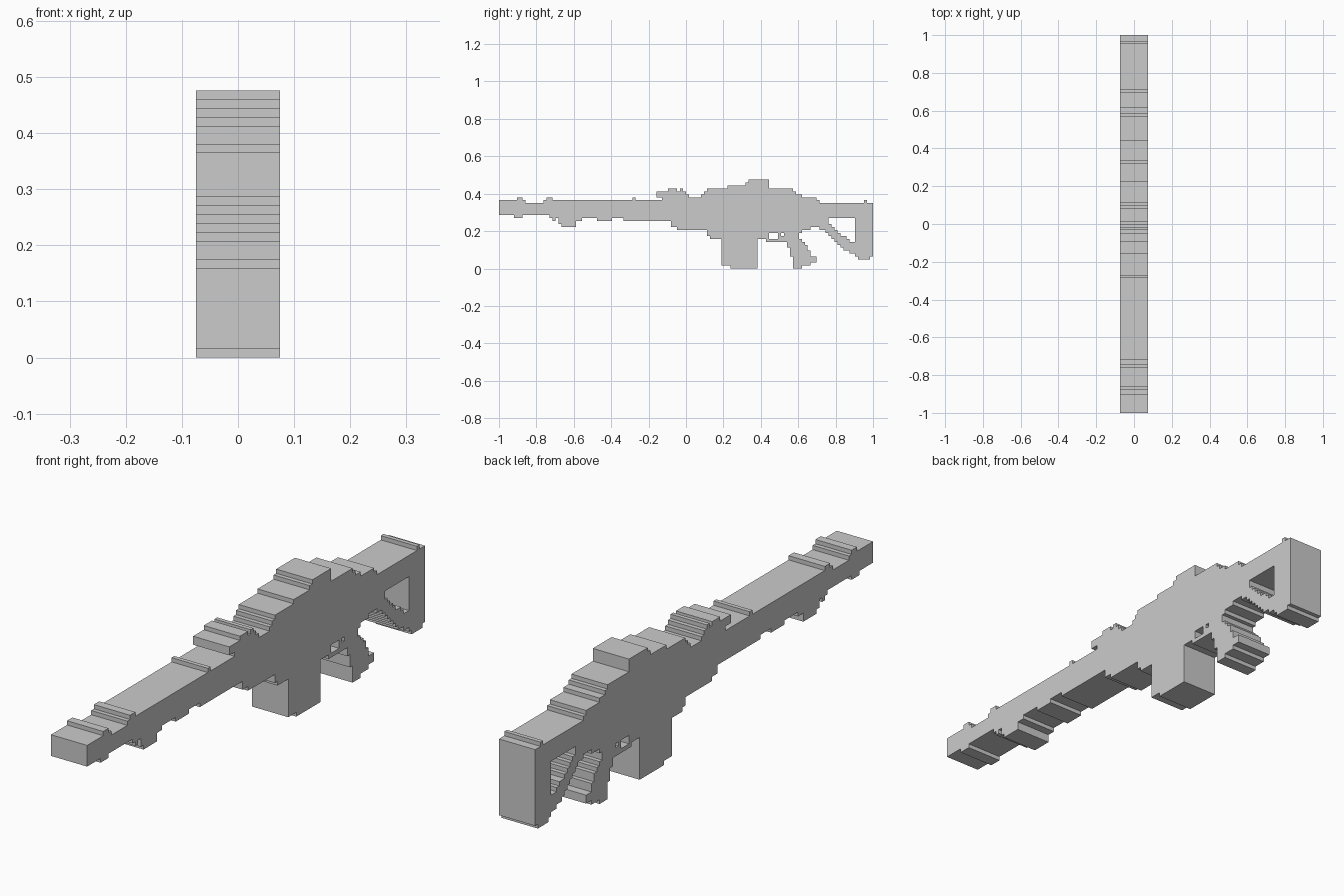
import bpy, bmesh

if "Cube" in bpy.data.objects:
    bpy.data.objects.remove(bpy.data.objects["Cube"])

U = 1 / 63          # one grid step of the blocky outline
HALF = 0.075        # half thickness in x


def walk(start, steps):
    """Turn (end, height) runs into the corner points of a staircase."""
    pts, y = [], start
    for end, z in steps:
        if pts and pts[-1][1] == z:
            pts.pop()
        else:
            pts.append((y, z))
        pts.append((end, z))
        y = end
    return pts


def stepped(name, start, top, bottom):
    """Solid plate bounded by a stepped top and a stepped bottom."""
    outline = walk(start, bottom) + walk(start, top)[::-1]
    bm = bmesh.new()
    face = bm.faces.new([bm.verts.new((-HALF, y * U, z * U)) for y, z in outline])
    ext = bmesh.ops.extrude_face_region(bm, geom=[face])
    moved = [g for g in ext["geom"] if isinstance(g, bmesh.types.BMVert)]
    bmesh.ops.translate(bm, verts=moved, vec=(2 * HALF, 0, 0))
    bmesh.ops.recalc_face_normals(bm, faces=bm.faces)
    mesh = bpy.data.meshes.new(name)
    bm.to_mesh(mesh)
    bm.free()
    obj = bpy.data.objects.new(name, mesh)
    bpy.context.collection.objects.link(obj)
    return obj


# Barrel with muzzle, front mount and hand guard
stepped("barrel", -63,
        [(-57, 23), (-55, 24), (-54, 23), (-48, 22), (-47, 23), (-45, 24),
         (-18, 23), (-17, 24), (-5, 23)],
        [(-58, 18), (-55, 17), (-46, 18), (-45, 17), (-44, 16), (-43, 17),
         (-42, 15), (-37, 14), (-35, 16), (-30, 17), (-25, 16), (-21, 17), (-5, 16)])

# Rear sight block, overhanging the barrel at its front, and its foot
stepped("sight", -10,
        [(-6, 26), (-3, 27), (-2, 26), (-1, 27), (0, 26), (1, 25)], [(1, 24)])
stepped("sight_foot", -8, [(-5, 24)], [(-5, 23)])

# Receiver
stepped("receiver", -5,
        [(5, 24), (6, 25), (7, 26), (14, 27), (20, 28), (21, 29), (28, 30),
         (36, 27), (37, 26), (39, 25), (44, 24), (45, 23)],
        [(-3, 14), (7, 13), (8, 11), (12, 10), (28, 10), (39, 12),
         (42, 13), (45, 14)])

# Magazine
stepped("magazine", 12, [(24, 10)], [(15, 1), (24, 0)])

# Trigger guard with the trigger standing in its opening
stepped("trigger_guard", 27, [(28, 10), (31, 10), (32, 12), (33, 11), (34, 12)],
        [(34, 9)])

# Pistol grip
stepped("grip", 34,
        [(38, 12), (39, 10), (40, 9), (41, 8), (42, 6), (44, 4)],
        [(35, 7), (36, 4), (39, 0), (42, 1), (44, 2)])

# Open shoulder stock: upper beam, butt and diagonal strut
stepped("stock_beam", 45, [(60, 22), (61, 23), (63, 22)],
        [(47, 13), (48, 12), (63, 17)])
stepped("stock_butt", 57, [(63, 17)], [(58, 4), (62, 3), (63, 4)])
stepped("stock_strut", 48,
        [(49, 15), (50, 14), (51, 13), (52, 12), (54, 11), (55, 10), (57, 9)],
        [(49, 11), (50, 10), (51, 9), (52, 8), (53, 7), (55, 6), (57, 5)])
